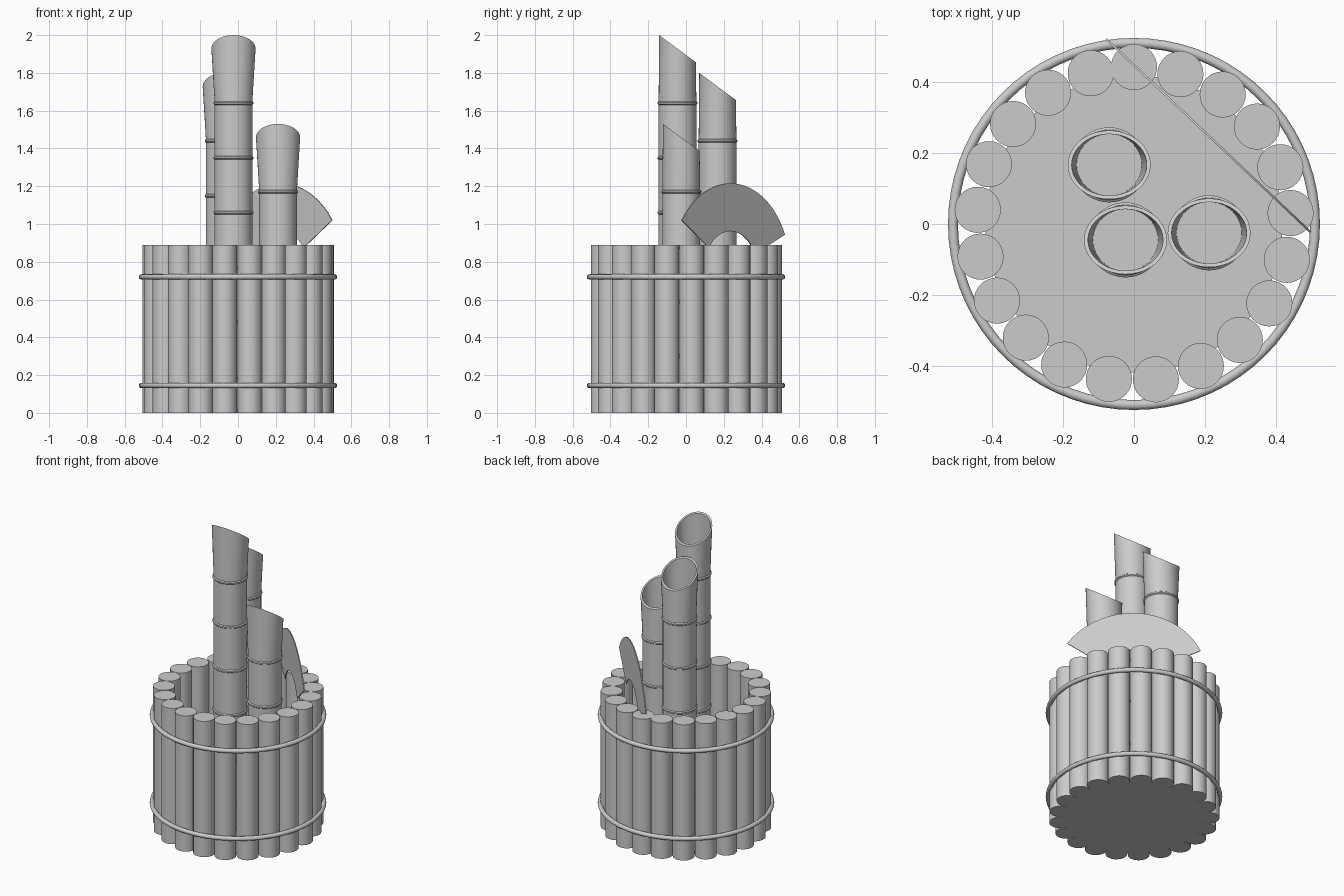
import bpy, bmesh, math
from mathutils import Vector

cube = bpy.data.objects.get("Cube")
if cube:
    bpy.data.objects.remove(cube, do_unlink=True)

grey = bpy.data.materials.new("plain grey")
grey.use_nodes = True
COLOUR = (0.6, 0.6, 0.6, 1)
grey.diffuse_color = COLOUR
grey.node_tree.nodes["Principled BSDF"].inputs["Base Color"].default_value = COLOUR


def finish(obj, name, smooth=True):
    obj.name = name
    obj.data.materials.append(grey)
    if smooth:
        bpy.ops.object.select_all(action='DESELECT')
        obj.select_set(True)
        bpy.context.view_layer.objects.active = obj
        bpy.ops.object.shade_smooth_by_angle(angle=math.radians(35))
    return obj


def from_bmesh(bm, name, smooth=True):
    bmesh.ops.recalc_face_normals(bm, faces=bm.faces)
    mesh = bpy.data.meshes.new(name)
    bm.to_mesh(mesh)
    bm.free()
    obj = bpy.data.objects.new(name, mesh)
    bpy.context.collection.objects.link(obj)
    return finish(obj, name, smooth)


def cylinder(name, radius, bottom, top, x=0, y=0, sides=32):
    bpy.ops.mesh.primitive_cylinder_add(vertices=sides, radius=radius, depth=top - bottom,
                                        location=(x, y, (top + bottom) / 2))
    return finish(bpy.context.object, name)


# Wall of upright posts
POST_COUNT, STEP = 21, math.radians(17.2)
for i in range(POST_COUNT):
    a = math.pi / 2 - i * STEP
    cylinder(f"wall_post_{i + 1}", 0.065, 0, 0.89, 0.443 * math.cos(a), 0.443 * math.sin(a))

# Floor closing the container
cylinder("container_floor", 0.42, 0, 0.02, sides=64)

# Binding hoops
for name, z in (("lower_hoop", 0.145), ("upper_hoop", 0.72)):
    bpy.ops.mesh.primitive_torus_add(major_radius=0.511, minor_radius=0.014, location=(0, 0, z),
                                     major_segments=72, minor_segments=12)
    finish(bpy.context.object, name)


def hollow_stalk(name, x, y, peak, sides=40):
    """Jointed stalk with a flared, slanted, hollow top."""
    floor, spacing, node, rim = 0.02, 0.29, peak - 0.36, peak - 0.072
    joints = [node - spacing * k for k in range(8) if node - spacing * k > floor + 0.03]
    # Each ring is x radius, y radius, height, slant
    rings = [(0.1, 0.1, floor, 0)]
    for z in reversed(joints):
        rings += [(0.1, 0.1, z - 0.009, 0), (0.106, 0.106, z - 0.004, 0),
                  (0.106, 0.106, z + 0.004, 0), (0.1, 0.1, z + 0.009, 0)]
    rings += [(0.117, 0.097, rim, -0.74), (0.106, 0.087, rim, -0.74), (0.092, 0.087, node, 0)]
    bm = bmesh.new()
    loops = []
    for rx, ry, z, slant in rings:
        loop = []
        for i in range(sides):
            a = math.tau * i / sides
            dy = ry * math.sin(a)
            loop.append(bm.verts.new((x + rx * math.cos(a), y + dy, z + slant * dy)))
        loops.append(loop)
    for low, high in zip(loops, loops[1:]):
        for i in range(sides):
            j = (i + 1) % sides
            bm.faces.new((low[i], low[j], high[j], high[i]))
    bm.faces.new(loops[0])
    bm.faces.new(loops[-1])
    return from_bmesh(bm, name)


hollow_stalk("tall_stalk", -0.024, -0.045, 2.0)
hollow_stalk("back_stalk", -0.07, 0.167, 1.8)
hollow_stalk("short_stalk", 0.212, -0.025, 1.53)

# Open fan: a thin upright ring sector standing behind the stalks
along = Vector((0.727, -0.687, 0))
across = Vector((0.687, 0.727, 0)) * 0.003
centre = Vector((0.215, 0.245, 0.757)) + along * 0.015
bm = bmesh.new()
SEGMENTS = 36
sections = []
for i in range(SEGMENTS + 1):
    a = math.radians(35 + 121 * i / SEGMENTS)
    ray = along * math.cos(a) + Vector((0, 0, math.sin(a)))
    sections.append([bm.verts.new(centre + ray * r + across * side)
                     for r, side in ((0.205, -1), (0.458, -1), (0.458, 1), (0.205, 1))])
for p, q in zip(sections, sections[1:]):
    for k in range(4):
        m = (k + 1) % 4
        bm.faces.new((p[k], p[m], q[m], q[k]))
bm.faces.new(sections[0])
bm.faces.new(sections[-1])
from_bmesh(bm, "fan")
